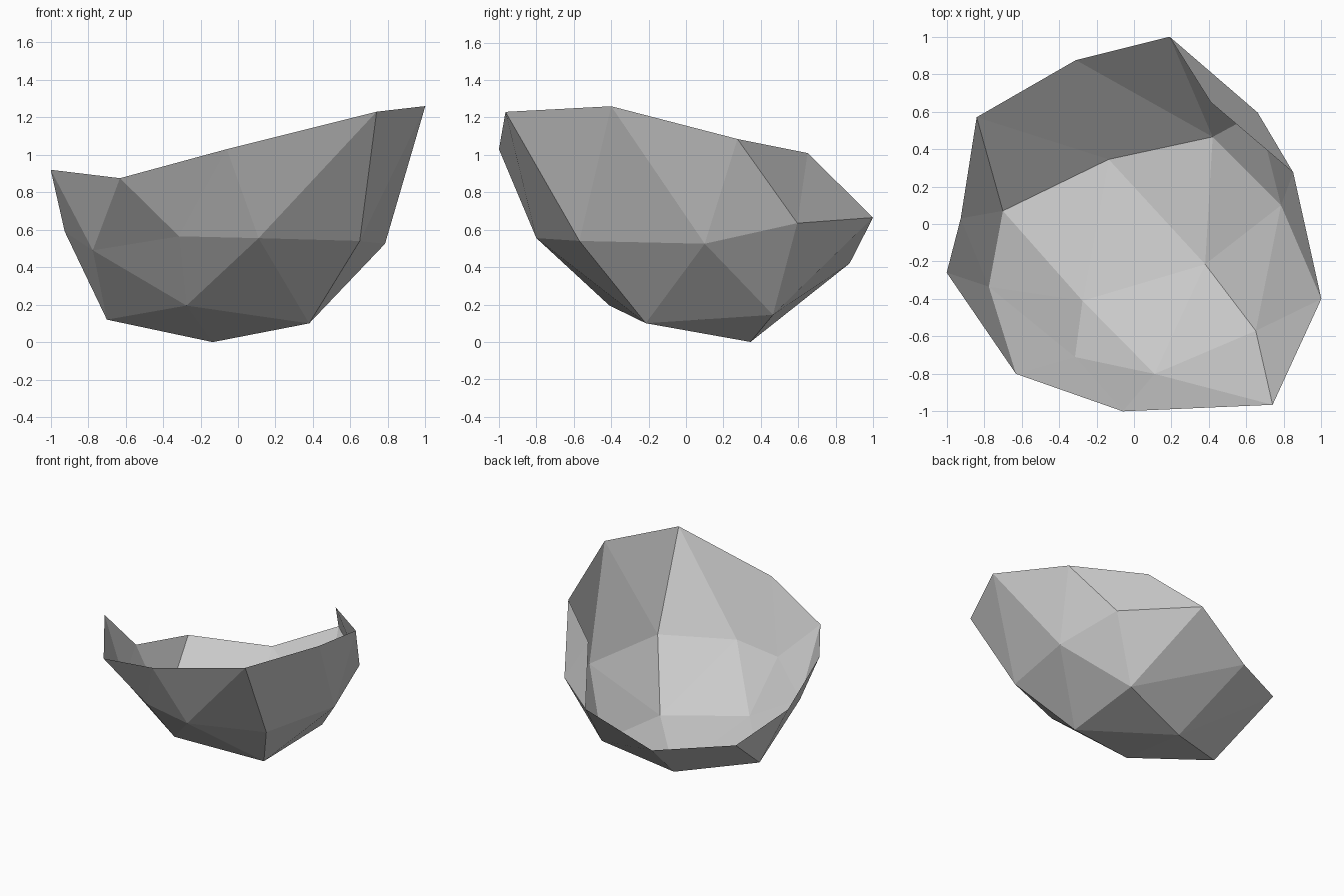
import bpy, bmesh

if "Cube" in bpy.data.objects:
    bpy.data.objects.remove(bpy.data.objects["Cube"])

# Corner points of the faceted shell: open rim, wall, floor
points = {
    # rim
    "A": (1.0, -0.40, 1.26), "B": (0.74, -0.965, 1.23), "C": (-0.06, -1.0, 1.03),
    "D": (-0.63, -0.80, 0.875), "E": (-1.0, -0.26, 0.92), "F": (-0.925, 0.03, 0.59),
    "G": (-0.84, 0.57, 0.485), "H": (-0.31, 0.875, 0.42), "I": (0.19, 1.0, 0.665),
    "V": (0.41, 0.65, 1.01), "K": (0.85, 0.275, 1.085),
    # wall
    "J": (0.66, 0.595, 0.635), "L": (0.785, 0.10, 0.525), "N": (0.65, -0.57, 0.54),
    "O": (0.11, -0.80, 0.555), "P": (-0.315, -0.71, 0.565), "R": (-0.775, -0.335, 0.49),
    # floor
    "S": (-0.70, 0.07, 0.12), "T": (-0.135, 0.345, 0.0), "U": (0.42, 0.465, 0.145),
    "M": (0.38, -0.215, 0.10), "Q": (-0.275, -0.41, 0.195),
}

# Each fan is a hub corner followed by the corners around it
fans = ["RQPDEFSQ", "LAKJUMNA", "OMNBCPQM", "TQMUHGSQ", "JUIVK",
        "PCD", "NAB", "UIH", "SFG"]

bm = bmesh.new()
corner = {name: bm.verts.new(co) for name, co in points.items()}
for fan in fans:
    hub, path = fan[0], fan[1:]
    for a, b in zip(path, path[1:]):
        bm.faces.new([corner[hub], corner[a], corner[b]])
bmesh.ops.recalc_face_normals(bm, faces=bm.faces)

# Keep the outer side of the bowl as the front of the faces
bm.normal_update()
if sum(f.normal.z * f.calc_area() for f in bm.faces) > 0:
    bmesh.ops.reverse_faces(bm, faces=bm.faces)

mesh = bpy.data.meshes.new("rock_shell")
bm.to_mesh(mesh)
bm.free()

stone = bpy.data.materials.new("light_grey_stone")
stone.diffuse_color = (0.6, 0.6, 0.6, 1.0)
stone.use_nodes = True
stone.node_tree.nodes["Principled BSDF"].inputs["Base Color"].default_value = stone.diffuse_color
mesh.materials.append(stone)
bpy.context.collection.objects.link(bpy.data.objects.new("rock_shell", mesh))
